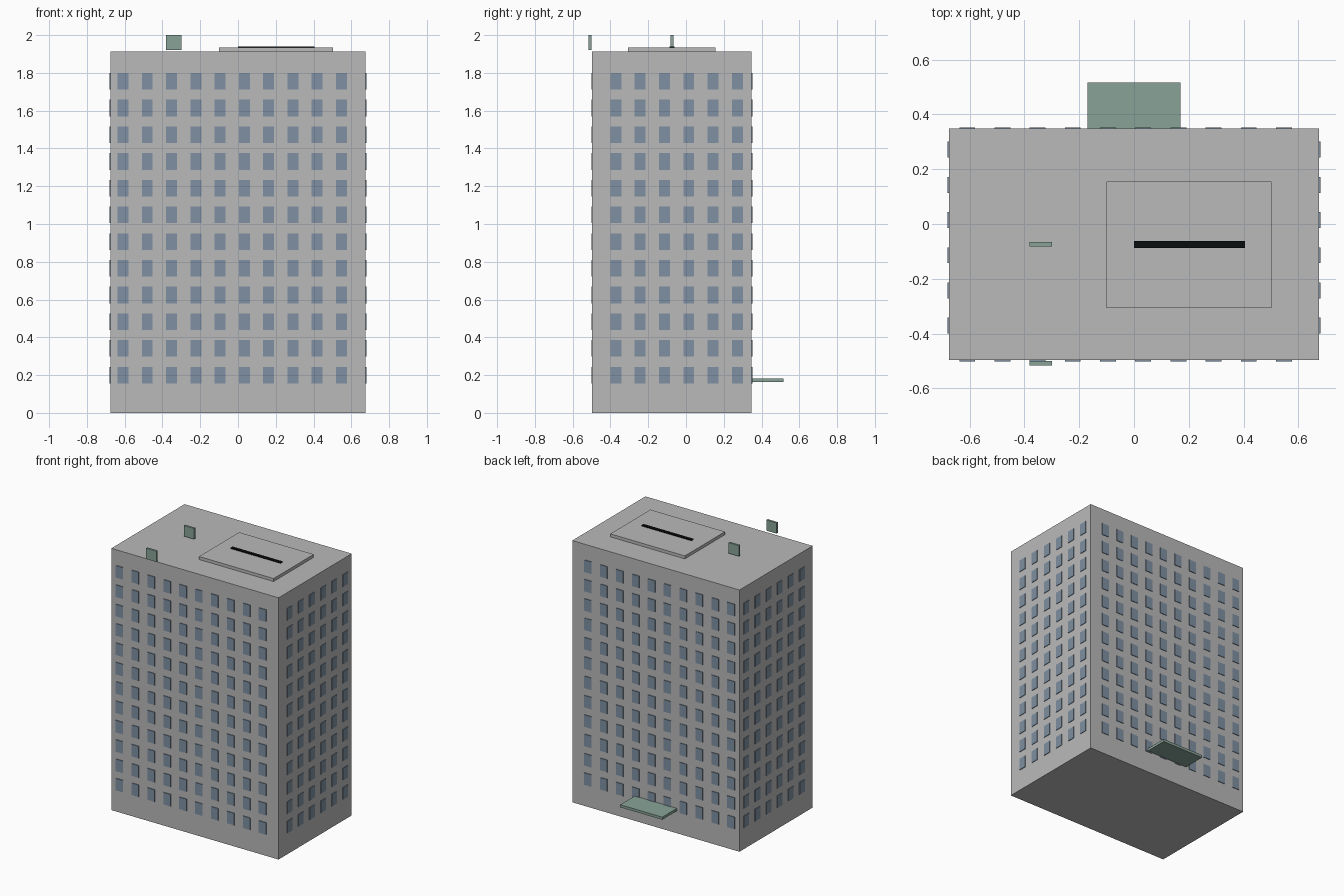
import bpy
import bmesh
from mathutils import Matrix, Vector

cube = bpy.data.objects.get("Cube")
if cube:
    bpy.data.objects.remove(cube, do_unlink=True)


def material(name, rgb):
    m = bpy.data.materials.new(name)
    m.use_nodes = True
    m.diffuse_color = (*rgb, 1)
    bsdf = next(n for n in m.node_tree.nodes if n.type == 'BSDF_PRINCIPLED')
    bsdf.inputs["Base Color"].default_value = (*rgb, 1)
    return m


concrete = material("concrete grey", (0.49, 0.49, 0.49))
glass = material("window blue", (0.21, 0.28, 0.36))
green = material("muted green", (0.25, 0.37, 0.31))
black = material("black", (0.003, 0.004, 0.004))


def add_box(bm, lo, hi):
    lo, hi = Vector(lo), Vector(hi)
    place = Matrix.Translation((lo + hi) / 2) @ Matrix.Diagonal((*(hi - lo), 1))
    bmesh.ops.create_cube(bm, size=1, matrix=place)


def build(name, boxes, mat):
    bm = bmesh.new()
    for lo, hi in boxes:
        add_box(bm, lo, hi)
    mesh = bpy.data.meshes.new(name)
    bm.to_mesh(mesh)
    bm.free()
    mesh.materials.append(mat)
    obj = bpy.data.objects.new(name, mesh)
    bpy.context.collection.objects.link(obj)
    return obj


# Main tower
HALF_X, FRONT, BACK, ROOF = 0.676, -0.497, 0.348, 1.913
build("tower", [((-HALF_X, FRONT, 0), (HALF_X, BACK, ROOF))], concrete)

# Window grids on all four walls
PITCH, HALF_W, HALF_H, OUT = 0.1285, 0.029, 0.044, 0.0045
rows = [0.2 + 0.1414 * j for j in range(12)]
wide = [-0.609 + PITCH * i for i in range(10)]
deep = [-0.371 + PITCH * i for i in range(6)]


def wall_x(y):
    return [((x - HALF_W, y - OUT, z - HALF_H), (x + HALF_W, y + OUT, z + HALF_H))
            for x in wide for z in rows]


def wall_y(x):
    return [((x - OUT, y - HALF_W, z - HALF_H), (x + OUT, y + HALF_W, z + HALF_H))
            for y in deep for z in rows]


build("front_windows", wall_x(FRONT), glass)
build("back_windows", wall_x(BACK), glass)
build("left_windows", wall_y(HALF_X), glass)
build("right_windows", wall_y(-HALF_X), glass)

# Roof slab with a dark bar on top
build("roof_slab", [((-0.1, -0.307, ROOF), (0.503, 0.156, 1.935))], concrete)
build("roof_bar", [((0, -0.087, 1.93), (0.405, -0.062, 1.941))], black)

# Entrance canopy at the back
build("entrance_canopy", [((-0.17, BACK, 0.163), (0.17, 0.517, 0.182))], green)

# Two small upright panels at roof level
for name, y in (("roof_panel", -0.082), ("front_panel", -0.517)):
    build(name, [((-0.381, y, 1.922), (-0.299, y + 0.016, 2.0))], green)
